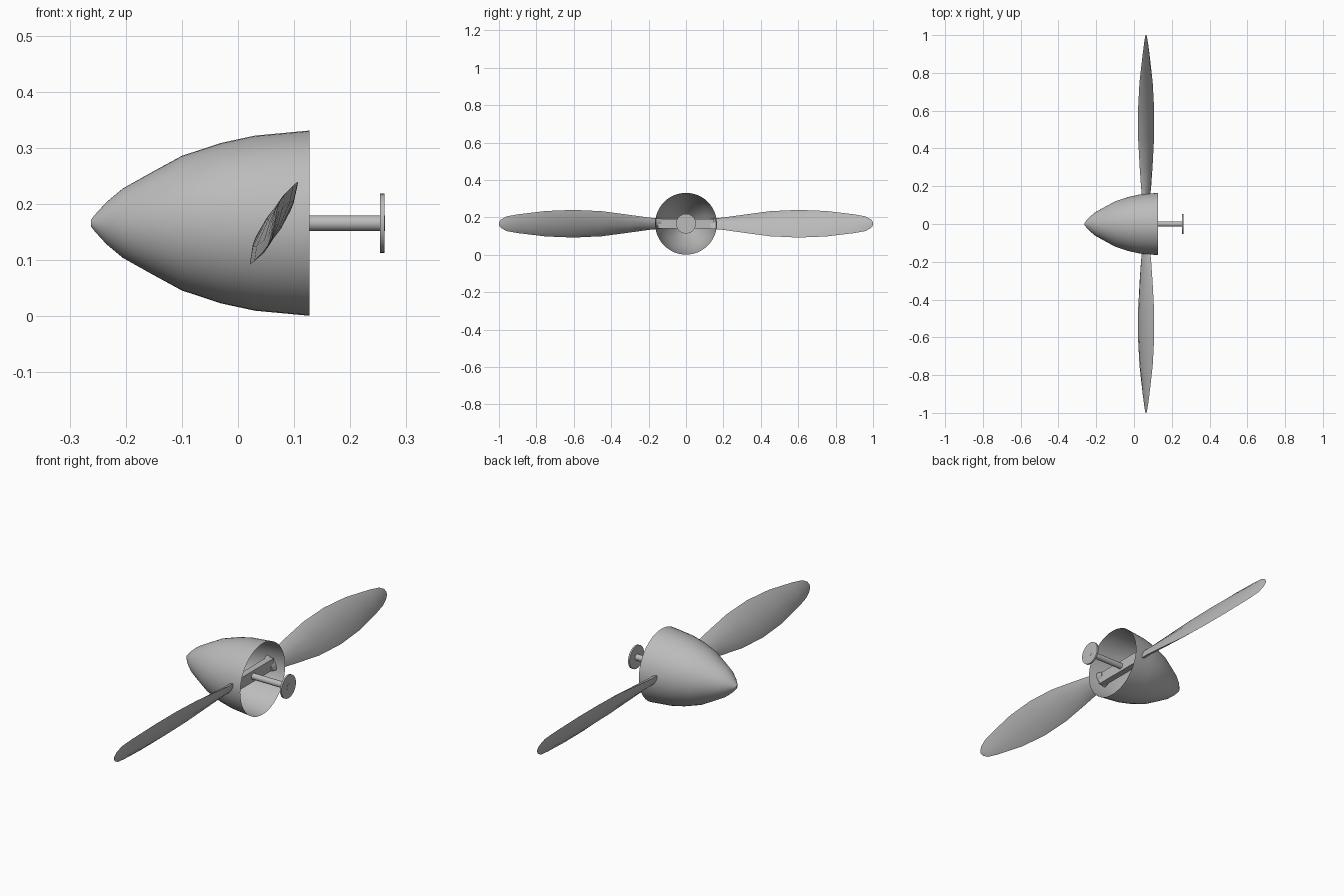
import bpy, bmesh, math
from mathutils import Vector

cube = bpy.data.objects.get("Cube")
if cube:
    bpy.data.objects.remove(cube, do_unlink=True)

AXIS_Z = 0.166
BLADE_X = 0.064

grey = bpy.data.materials.new("light grey")
grey.use_nodes = True
grey.diffuse_color = (0.5, 0.5, 0.5, 1)
grey.node_tree.nodes["Principled BSDF"].inputs["Base Color"].default_value = (0.5, 0.5, 0.5, 1)


def finish(name, bm, smooth_angle=None):
    bmesh.ops.recalc_face_normals(bm, faces=bm.faces)
    mesh = bpy.data.meshes.new(name)
    bm.to_mesh(mesh)
    bm.free()
    mesh.materials.append(grey)
    obj = bpy.data.objects.new(name, mesh)
    bpy.context.collection.objects.link(obj)
    if smooth_angle:
        bpy.ops.object.select_all(action='DESELECT')
        obj.select_set(True)
        bpy.context.view_layer.objects.active = obj
        bpy.ops.object.shade_smooth_by_angle(angle=math.radians(smooth_angle))
    return obj


def loft(bm, rings, cap_start=True, cap_end=True):
    loops = [[bm.verts.new(p) for p in ring] for ring in rings]
    for a, b in zip(loops, loops[1:]):
        for i in range(len(a)):
            j = (i + 1) % len(a)
            bm.faces.new((a[i], a[j], b[j], b[i]))
    if cap_start:
        bm.faces.new(loops[0])
    if cap_end:
        bm.faces.new(loops[-1])


def lathe(name, profile, sides, caps=(True, True), angle=35):
    """Spin (x, radius) points round the propeller axis."""
    turns = [2 * math.pi * i / sides for i in range(sides)]
    rings = [[(x, r * math.cos(t), AXIS_Z + r * math.sin(t)) for t in turns]
             for x, r in profile]
    bm = bmesh.new()
    loft(bm, rings, *caps)
    return finish(name, bm, angle)


# Hollow nose cone, open at the back
lathe("nose_cone", [(-0.262, 0.006), (-0.255, 0.015), (-0.235, 0.037), (-0.205, 0.062),
                    (-0.155, 0.09), (-0.1, 0.12), (-0.03, 0.143), (0.03, 0.156),
                    (0.127, 0.165)], 48, (True, False))

# Drive shaft and its end disc
lathe("shaft", [(0.04, 0.014), (0.262, 0.014)], 24)
lathe("shaft_disc", [(0.253, 0.053), (0.261, 0.053)], 32)

# Crossbar joining the blade roots inside the cone
bm = bmesh.new()
bmesh.ops.create_cube(bm, size=1)
for v in bm.verts:
    v.co = (BLADE_X + v.co.x * 0.03, v.co.y * 0.3, AXIS_Z + v.co.z * 0.052)
finish("crossbar", bm)

# Blade stations: span, half depth in x, half height in z, half thickness
STATIONS = [(0.13, 0.019, 0.027, 0.014), (0.2, 0.027, 0.033, 0.015), (0.3, 0.034, 0.047, 0.016),
            (0.45, 0.042, 0.067, 0.016), (0.6, 0.043, 0.074, 0.015), (0.75, 0.035, 0.068, 0.012),
            (0.9, 0.018, 0.05, 0.008), (0.96, 0.01, 0.039, 0.005), (0.99, 0.005, 0.022, 0.003),
            (1.0, 0.002, 0.008, 0.001)]
# Lens section: position along the chord, share of the thickness
SECTION = [(-1, 0), (-0.65, 0.75), (0, 1), (0.6, 0.7), (1, 0), (0.6, -0.7), (0, -1), (-0.65, -0.75)]


def blade(name, side):
    """side is -1 or 1 along y; the second blade is turned half way round."""
    rings = []
    for span, hx, hz, thick in STATIONS:
        chord = Vector((hx, 0, -side * hz))
        normal = Vector((hz, 0, side * hx)).normalized()
        centre = Vector((BLADE_X, side * span, AXIS_Z))
        rings.append([centre + chord * c + normal * (thick * t) for c, t in SECTION])
    bm = bmesh.new()
    loft(bm, rings)
    finish(name, bm, 30)


blade("right_blade", -1)
blade("left_blade", 1)
